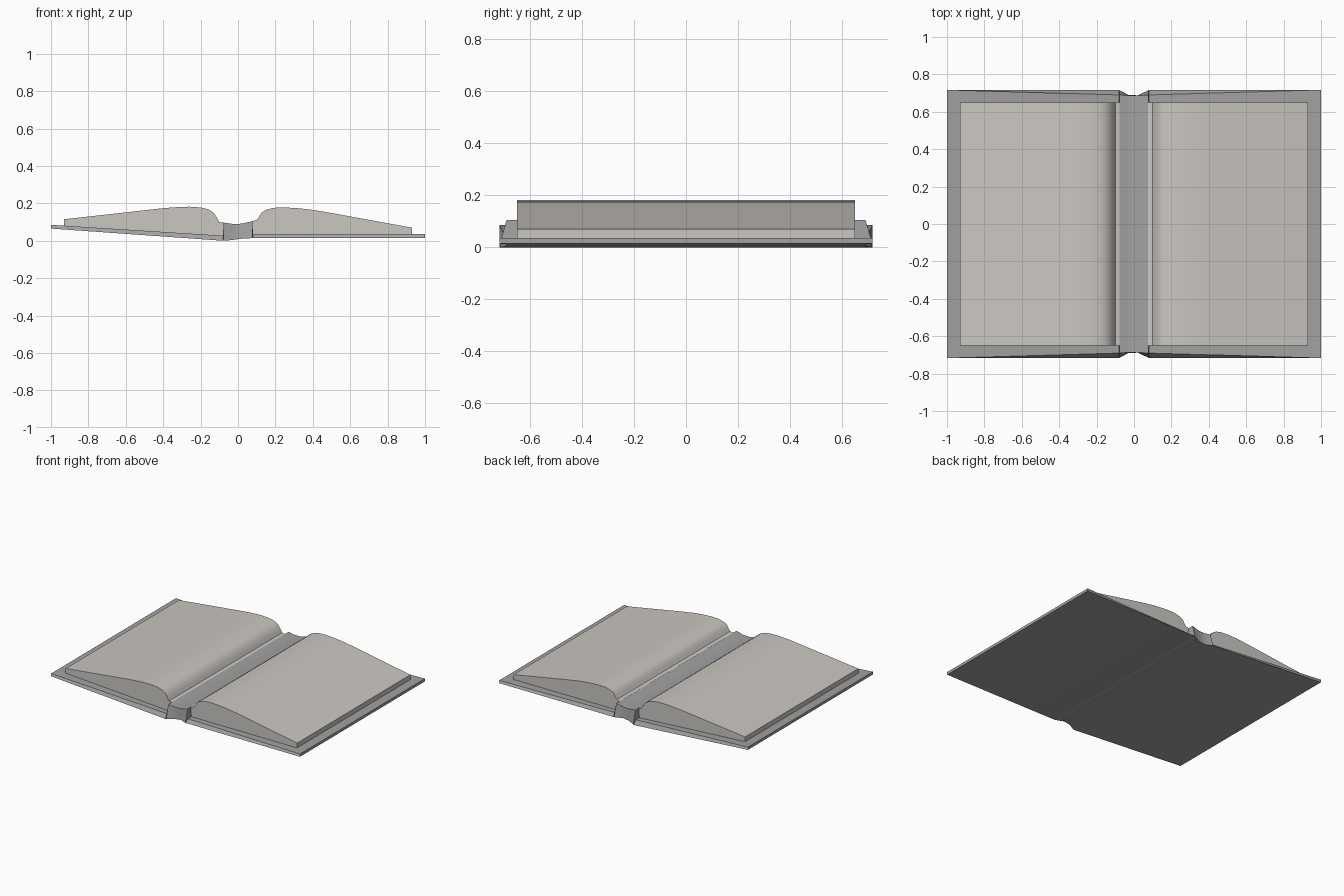
import bpy, bmesh, math

if "Cube" in bpy.data.objects:
    bpy.data.objects.remove(bpy.data.objects["Cube"])


def material(name, rgb):
    m = bpy.data.materials.new(name)
    m.diffuse_color = (*rgb, 1)
    m.use_nodes = True
    m.node_tree.nodes["Principled BSDF"].inputs["Base Color"].default_value = m.diffuse_color
    return m


def finish(bm, name, mat):
    bmesh.ops.recalc_face_normals(bm, faces=bm.faces)
    me = bpy.data.meshes.new(name)
    bm.to_mesh(me)
    bm.free()
    me.materials.append(mat)
    me.shade_smooth()
    me.set_sharp_from_angle(angle=math.radians(32))
    ob = bpy.data.objects.new(name, me)
    bpy.context.collection.objects.link(ob)
    return ob


def loft(name, columns, mat):
    """Rectangular rings along x: (x, bottom z, bottom half depth, top z, top half depth)."""
    bm = bmesh.new()
    rings = [[bm.verts.new(c) for c in ((x, -hb, zb), (x, hb, zb), (x, ht, zt), (x, -ht, zt))]
             for x, zb, hb, zt, ht in columns]
    for a, b in zip(rings, rings[1:]):
        for i in range(4):
            j = (i + 1) % 4
            bm.faces.new((a[i], a[j], b[j], b[i]))
    bm.faces.new(rings[0])
    bm.faces.new(rings[-1])
    return finish(bm, name, mat)


def page_block(name, profile, half, mat):
    """Front profile in x, z pulled along the depth of the book."""
    bm = bmesh.new()
    front = bm.faces.new([bm.verts.new((x, -half, z)) for x, z in profile])
    ext = bmesh.ops.extrude_face_region(bm, geom=[front], use_keep_orig=True)
    verts = [g for g in ext["geom"] if isinstance(g, bmesh.types.BMVert)]
    bmesh.ops.translate(bm, verts=verts, vec=(0, 2 * half, 0))
    return finish(bm, name, mat)


cover_grey = material("cover_grey", (0.36, 0.36, 0.36))
paper = material("paper", (0.60, 0.575, 0.54))

# Cover boards with the raised, pinched spine between them
loft("cover_and_spine", [
    (-1.0, 0.065, 0.717, 0.085, 0.717),
    (-0.08, 0.0, 0.717, 0.027, 0.69),
    (-0.077, 0.0, 0.715, 0.097, 0.69),
    (-0.03, 0.004, 0.69, 0.090, 0.687),
    (0.02, 0.011, 0.688, 0.091, 0.687),
    (0.077, 0.014, 0.715, 0.105, 0.69),
    (0.08, 0.015, 0.717, 0.035, 0.69),
    (1.0, 0.015, 0.717, 0.035, 0.717),
], cover_grey)

# Left stack of pages, tilted with its board
page_block("left_pages", [
    (-0.93, 0.079), (-0.075, 0.025), (-0.075, 0.096), (-0.10, 0.100),
    (-0.112, 0.122), (-0.13, 0.150), (-0.16, 0.168), (-0.20, 0.178),
    (-0.26, 0.182), (-0.32, 0.180), (-0.40, 0.174), (-0.93, 0.115),
], 0.65, paper)

# Right stack of pages
page_block("right_pages", [
    (0.075, 0.033), (0.93, 0.033), (0.93, 0.070), (0.50, 0.148),
    (0.40, 0.165), (0.32, 0.174), (0.25, 0.178), (0.19, 0.176),
    (0.15, 0.165), (0.125, 0.150), (0.112, 0.126), (0.10, 0.111),
    (0.075, 0.105),
], 0.65, paper)
